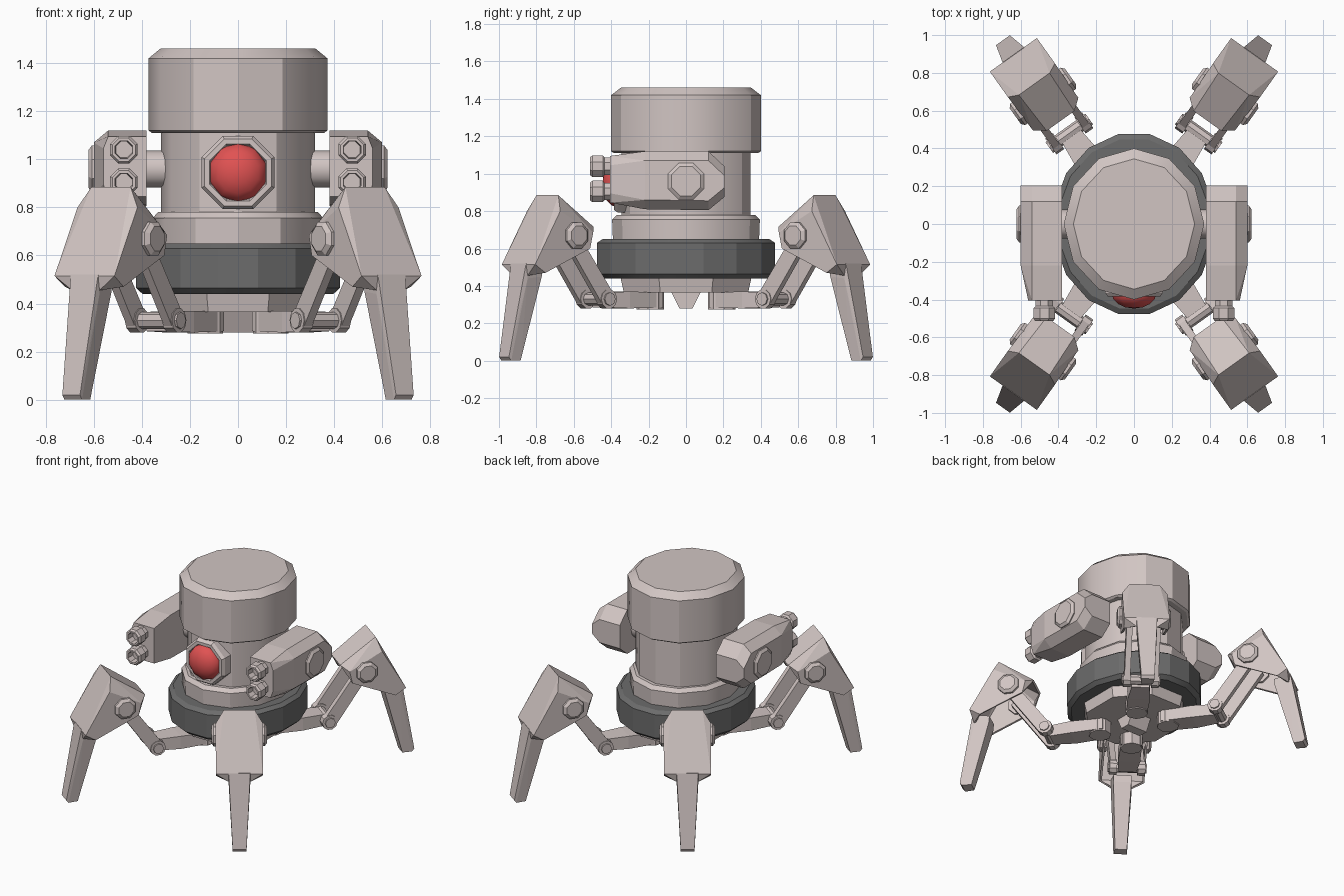
import bpy, bmesh, math
from mathutils import Matrix, Vector

if "Cube" in bpy.data.objects:
    bpy.data.objects.remove(bpy.data.objects["Cube"])


def material(name, rgb):
    m = bpy.data.materials.new(name)
    m.diffuse_color = (*rgb, 1)
    m.use_nodes = True
    m.node_tree.nodes["Principled BSDF"].inputs["Base Color"].default_value = m.diffuse_color
    return m


SHELL = material("pale_grey_shell", (0.64, 0.56, 0.545))
DARK = material("dark_grey_ring", (0.15, 0.15, 0.15))
RED = material("red_lens", (0.75, 0.085, 0.085))


def finish(name, bm, mat, matrix=None, smooth=None):
    if matrix is not None:
        bm.transform(matrix)
    bmesh.ops.recalc_face_normals(bm, faces=bm.faces)
    me = bpy.data.meshes.new(name)
    bm.to_mesh(me)
    bm.free()
    me.materials.append(mat)
    ob = bpy.data.objects.new(name, me)
    bpy.context.collection.objects.link(ob)
    if smooth:
        bpy.ops.object.select_all(action='DESELECT')
        ob.select_set(True)
        bpy.context.view_layer.objects.active = ob
        bpy.ops.object.shade_smooth_by_angle(angle=math.radians(smooth))
    return ob


def lathe(name, profile, sides, mat, matrix=None, offset=0.0, sx=1.0, smooth=None):
    """Stack of (radius, height) rings around z, capped at both ends."""
    bm = bmesh.new()
    rings = []
    for r, z in profile:
        ring = []
        for i in range(sides):
            a = 2 * math.pi * (i + offset) / sides
            ring.append(bm.verts.new((r * sx * math.cos(a), r * math.sin(a), z)))
        rings.append(ring)
    for a, b in zip(rings, rings[1:]):
        for i in range(sides):
            j = (i + 1) % sides
            bm.faces.new((a[i], a[j], b[j], b[i]))
    bm.faces.new(rings[0][::-1])
    bm.faces.new(rings[-1])
    return finish(name, bm, mat, matrix, smooth)


def hull(name, points, mat, matrix=None):
    """Convex block around a few corner points."""
    bm = bmesh.new()
    for p in points:
        bm.verts.new(p)
    bmesh.ops.convex_hull(bm, input=bm.verts)
    loose = [v for v in bm.verts if not v.link_faces]
    bmesh.ops.delete(bm, geom=loose, context='VERTS')
    bmesh.ops.dissolve_limit(bm, angle_limit=0.03, verts=bm.verts, edges=bm.edges)
    return finish(name, bm, mat, matrix)


def both(points):
    return [(r, s * t, z) for r, t, z in points for s in (-1, 1)]


def aim(axis, origin):
    """Turn the z axis to a direction and move to an origin."""
    q = Vector(axis).to_track_quat('Z', 'Y')
    return Matrix.Translation(origin) @ q.to_matrix().to_4x4()


# Body: collar, trunk and cap
lathe("collar", [(0.39, 0.63), (0.395, 0.755), (0.37, 0.78)], 12, SHELL, sx=0.9, smooth=31)
lathe("trunk", [(0.345, 0.75), (0.345, 1.15)], 12, SHELL, sx=0.93, smooth=31)
lathe("cap", [(0.385, 1.11), (0.4, 1.12), (0.4, 1.42), (0.345, 1.462)], 12, SHELL,
      sx=0.93, smooth=31)
lathe("waist_ring", [(0.455, 0.44), (0.485, 0.465), (0.485, 0.63), (0.455, 0.65)], 16, DARK,
      offset=0.5, sx=0.89, smooth=20)

# Underside hub
lathe("hub_plate", [(0.36, 0.365), (0.38, 0.45)], 8, SHELL, offset=0.5, sx=0.9)
hull("hub_keel", [(x * 0.08, y, z) for x in (-1, 1)
                  for y, z in ((-0.08, 0.37), (0.08, 0.37), (-0.035, 0.28), (0.035, 0.28))], SHELL)

# Eye
front = aim((0, -1, 0), (0, 0, 0.945))
lathe("eye_housing", [(0.165, 0.25), (0.165, 0.365), (0.15, 0.385), (0.128, 0.385), (0.12, 0.37)],
      8, SHELL, front, offset=0.5)
bm = bmesh.new()
bmesh.ops.create_uvsphere(bm, u_segments=10, v_segments=8, radius=0.125)
finish("eye_lens", bm, RED, Matrix.Translation((0, -0.365, 0.945)) @ Matrix.Rotation(math.pi / 2, 4, 'X')
       @ Matrix.Diagonal((1, 1, 0.66, 1)), smooth=50)

# Arms with twin barrels
for s, side in ((-1, "left"), (1, "right")):
    arm = [(-0.405, 0.845, 1.095), (-0.22, 0.81, 1.12), (0.12, 0.805, 1.12), (0.205, 0.875, 1.04)]
    points = []
    for y, lo, hi in arm:
        points += [(s * 0.38, y, lo), (s * 0.38, y, hi)]
        points += [(s * 0.54, y, lo), (s * 0.54, y, hi)]
        wide = 0.56 if y < -0.3 else 0.6
        points += [(s * wide, y, lo + 0.05), (s * wide, y, hi - 0.05)]
    hull(side + "_arm", points, SHELL)
    lathe(side + "_shoulder_axle", [(0.077, 0.25), (0.077, 0.4)], 12, SHELL,
          aim((s, 0, 0), (0, 0, 0.96)), smooth=31)
    lathe(side + "_arm_disc", [(0.105, 0.58), (0.105, 0.608), (0.085, 0.622)], 8, SHELL,
          aim((s, 0, 0), (0, 0, 0.96)), offset=0.5)
    for z, level in ((1.04, "upper"), (0.905, "lower")):
        lathe(f"{side}_{level}_barrel",
              [(0.05, 0.38), (0.05, 0.435), (0.062, 0.445), (0.062, 0.5), (0.052, 0.513),
               (0.04, 0.513), (0.036, 0.46)], 8, SHELL,
              aim((0, -1, 0), (s * 0.475, 0, z)), offset=0.5)

# Legs: built along +x, then turned to the four corners
for deg, corner in ((54.5, "back_right"), (125.5, "back_left"),
                    (234.5, "front_left"), (305.5, "front_right")):
    turn = Matrix.Rotation(math.radians(deg), 4, 'Z')

    # hip pivot and horizontal hip link
    lathe(corner + "_hip_pivot", [(0.075, 0.275), (0.075, 0.42)], 8, SHELL,
          turn @ Matrix.Translation((0.235, 0, 0)))
    hull(corner + "_hip_link", both([(0.2, 0.07, 0.285), (0.2, 0.07, 0.365), (0.42, 0.075, 0.28),
                                     (0.42, 0.075, 0.37), (0.57, 0.06, 0.285), (0.57, 0.06, 0.365)]),
         SHELL, turn)
    lathe(corner + "_knuckle_axle", [(0.035, -0.13), (0.035, 0.13)], 8, SHELL,
          turn @ aim((0, 1, 0), (0.59, 0, 0.33)))

    for s, side in ((-1, "a"), (1, "b")):
        # knuckle, strut and bolt on each side of the leg
        lathe(f"{corner}_knuckle_{side}", [(0.052, 0.07), (0.052, 0.12)], 10, SHELL,
              turn @ aim((0, s, 0), (0.59, 0, 0.33)))
        hull(f"{corner}_strut_{side}",
             [(r, s * t, z) for t in (0.075, 0.115)
              for r, z in ((0.555, 0.355), (0.63, 0.3), (0.87, 0.645), (0.8, 0.695))],
             SHELL, turn)
        lathe(f"{corner}_bolt_{side}", [(0.075, 0.12), (0.075, 0.165), (0.055, 0.18)], 8, SHELL,
              turn @ aim((0, s, 0), (0.83, 0, 0.67)), offset=0.5)

    # thigh cover, open underneath
    thigh = hull(corner + "_thigh",
                 both([(1.10, 0.153, 0.515), (0.91, 0.1, 0.885), (0.67, 0.09, 0.715),
                       (0.935, 0.153, 0.80), (0.715, 0.148, 0.685), (0.735, 0.148, 0.6),
                       (1.03, 0.15, 0.47), (1.09, 0.07, 0.455)]), SHELL)
    bm = bmesh.new()
    bm.from_mesh(thigh.data)
    hidden = [f for f in bm.faces if f.normal.z < -0.3 and f.normal.x < 0.1 and abs(f.normal.y) < 0.5]
    bmesh.ops.delete(bm, geom=hidden, context='FACES')
    bm.transform(turn)
    bm.to_mesh(thigh.data)
    bm.free()
    shell = thigh.modifiers.new("thickness", 'SOLIDIFY')
    shell.thickness = 0.015
    shell.offset = -1

    # tapered shin down to the foot
    hull(corner + "_shin",
         both([(1.10, 0.07, 0.52), (0.985, 0.06, 0.50), (1.09, 0.07, 0.44), (0.99, 0.06, 0.45),
               (1.195, 0.045, 0.02), (1.18, 0.045, 0.0), (1.115, 0.04, 0.0)]), SHELL, turn)
